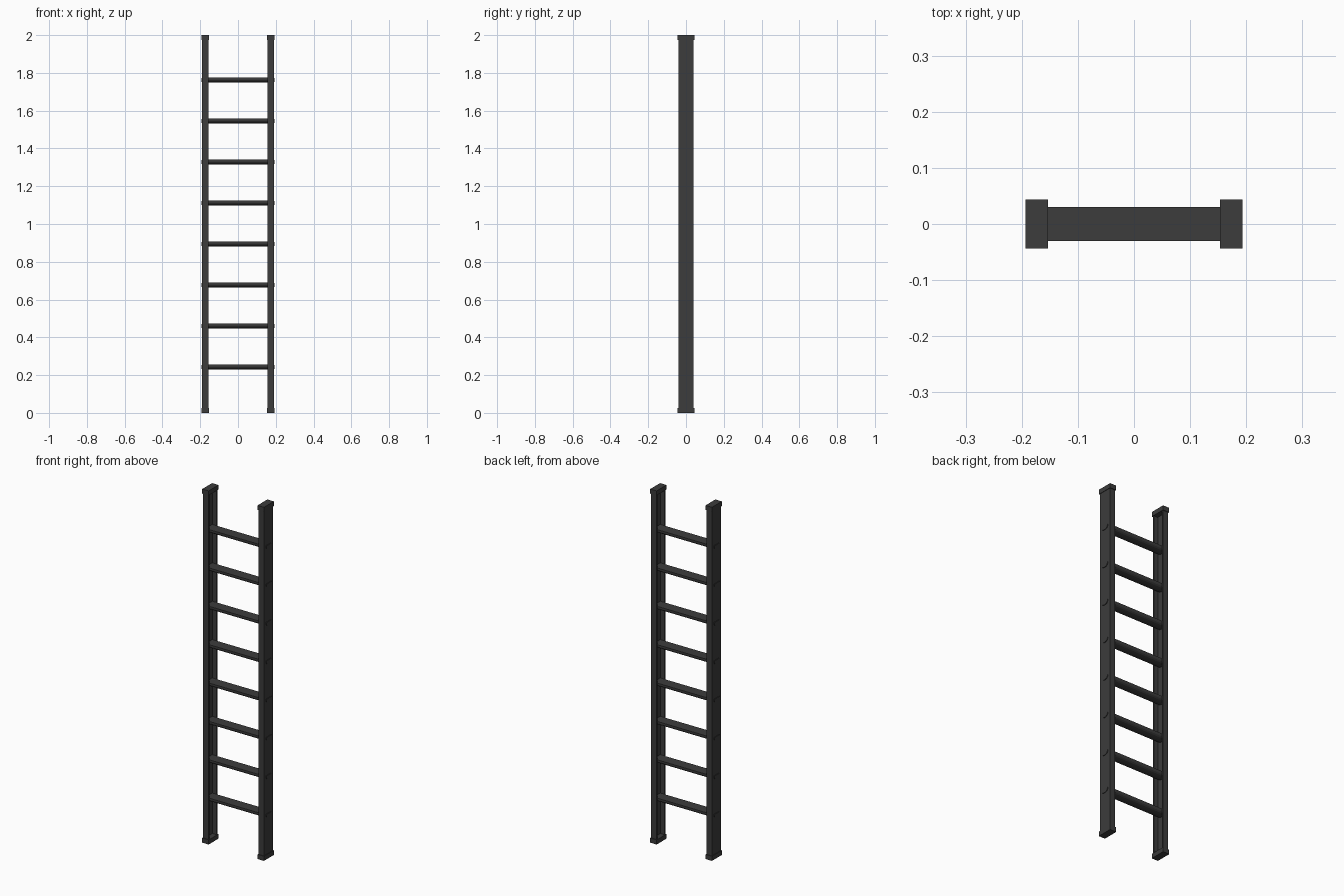
import bpy, bmesh, math
from mathutils import Vector

if "Cube" in bpy.data.objects:
    bpy.data.objects.remove(bpy.data.objects["Cube"])

mat = bpy.data.materials.new("dark_grey")
mat.diffuse_color = (0.045, 0.045, 0.045, 1)
mat.use_nodes = True
mat.node_tree.nodes["Principled BSDF"].inputs["Base Color"].default_value = mat.diffuse_color


def extrude_profile(name, pts, depth):
    """Closed outline of 3D points, swept along the depth vector."""
    bm = bmesh.new()
    face = bm.faces.new([bm.verts.new(p) for p in pts])
    ext = bmesh.ops.extrude_face_region(bm, geom=[face])
    verts = [g for g in ext["geom"] if isinstance(g, bmesh.types.BMVert)]
    bmesh.ops.translate(bm, verts=verts, vec=Vector(depth))
    bmesh.ops.recalc_face_normals(bm, faces=bm.faces)
    mesh = bpy.data.meshes.new(name)
    bm.to_mesh(mesh)
    bm.free()
    mesh.materials.append(mat)
    obj = bpy.data.objects.new(name, mesh)
    bpy.context.collection.objects.link(obj)
    return obj


def rung_profile(x, z, w, h):
    """Flat tread on top, rounded underside."""
    pts = [(x, -w, z + h), (x, w, z + h)]
    for i in range(9):
        a = math.pi * i / 8
        pts.append((x, w * math.cos(a), z + h * 0.3 - h * 1.3 * math.sin(a)))
    return pts


for side, s in (("left", -1), ("right", 1)):
    # C-channel rail, open towards the rungs
    outer, inner, web, d, t = 0.19, 0.157, 0.182, 0.04, 0.008
    channel = [(outer, -d), (outer, d), (inner, d), (inner, d - t),
               (web, d - t), (web, t - d), (inner, t - d), (inner, -d)]
    extrude_profile(side + "_rail", [(s * x, y, 0.005) for x, y in channel], (0, 0, 1.99))
    # End caps
    for end, z in (("foot", 0), ("top_cap", 1.974)):
        cap = [(s * 0.193, -0.044), (s * 0.193, 0.044), (s * 0.153, 0.044), (s * 0.153, -0.044)]
        extrude_profile(side + "_" + end, [(x, y, z) for x, y in cap], (0, 0, 0.026))

# Rungs, with narrower ends poking through the rails
for i in range(8):
    z = 0.243 + 0.217 * i
    extrude_profile(f"rung_{i + 1}", rung_profile(-0.184, z, 0.03, 0.0125), (0.368, 0, 0))
    extrude_profile(f"rung_end_{i + 1}", rung_profile(-0.1935, z, 0.023, 0.0115), (0.387, 0, 0))
